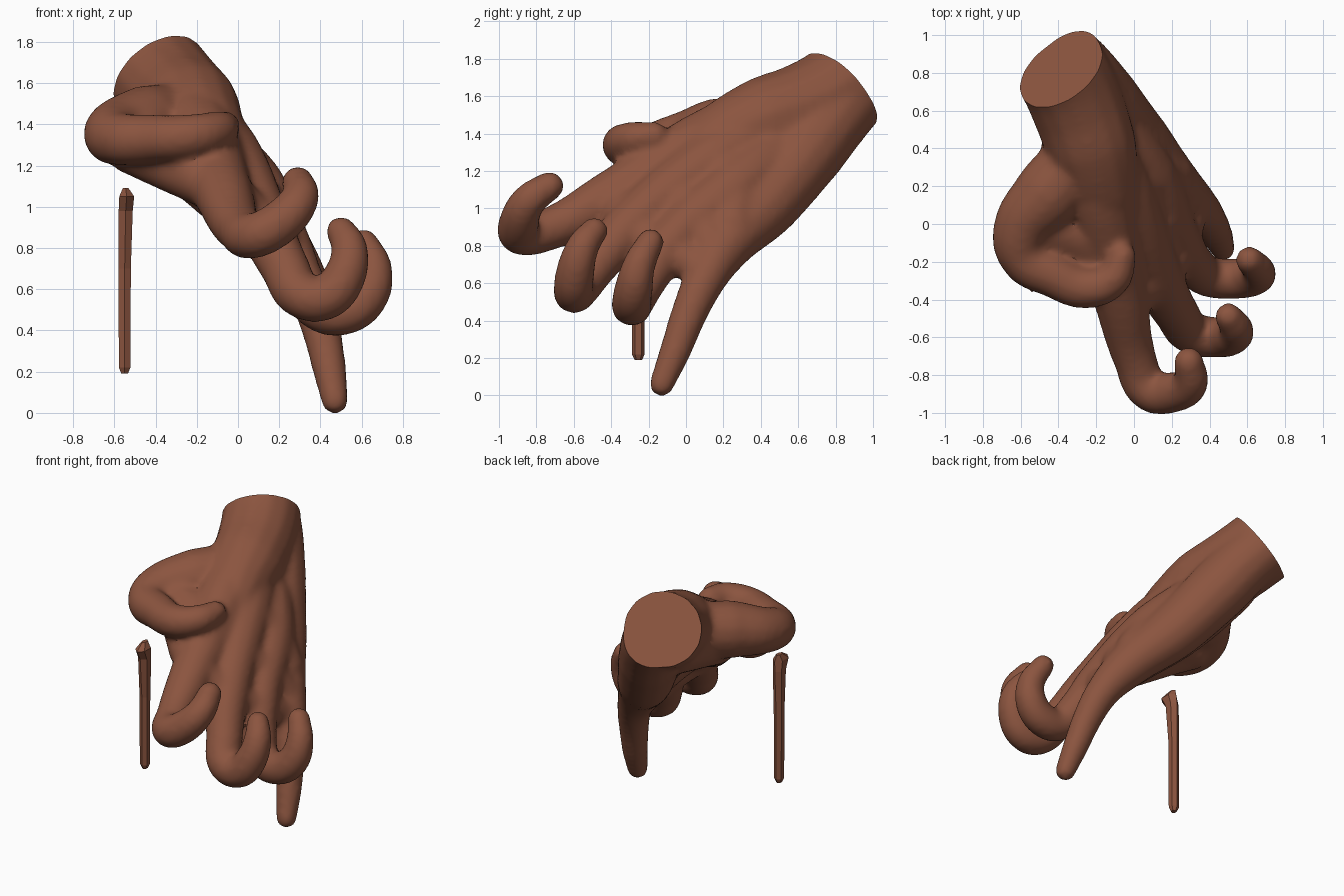
import bpy
import bmesh

if "Cube" in bpy.data.objects:
    bpy.data.objects.remove(bpy.data.objects["Cube"], do_unlink=True)

skin = bpy.data.materials.new("warm brown")
skin.use_nodes = True
skin.diffuse_color = (0.26, 0.09, 0.05, 1)
skin.node_tree.nodes["Principled BSDF"].inputs["Base Color"].default_value = skin.diffuse_color


def select(objs):
    bpy.ops.object.select_all(action='DESELECT')
    for o in objs:
        o.select_set(True)
    bpy.context.view_layer.objects.active = objs[0]


def limb(name, points):
    """Sweep a circle along a smooth path of (x, y, z, radius) points, with a round tip."""
    curve = bpy.data.curves.new(name, 'CURVE')
    curve.dimensions = '3D'
    curve.bevel_depth = 1
    curve.bevel_resolution = 5
    curve.resolution_u = 8
    curve.use_fill_caps = True
    spline = curve.splines.new('BEZIER')
    spline.bezier_points.add(len(points) - 1)
    for bp, (x, y, z, r) in zip(spline.bezier_points, points):
        bp.co = (x, y, z)
        bp.radius = r
        bp.handle_left_type = bp.handle_right_type = 'AUTO'
    obj = bpy.data.objects.new(name, curve)
    bpy.context.collection.objects.link(obj)
    select([obj])
    bpy.ops.object.convert(target='MESH')
    swept = bpy.context.object
    x, y, z, r = points[-1]
    bpy.ops.mesh.primitive_uv_sphere_add(segments=16, ring_count=10, radius=r, location=(x, y, z))
    return [swept, bpy.context.object]


parts = []
# Forearm running into the back of the hand, trimmed at the wrist later
parts += limb("forearm", [(-.5, .95, 1.77, .25), (-.385, .81, 1.63, .253), (-.3, .63, 1.53, .252),
                          (-.23, .42, 1.46, .245), (-.17, .2, 1.36, .21), (-.08, 0, 1.22, .15)])
# Each finger starts inside the wrist and runs through the back of the hand
parts += limb("index_finger", [(-.3, .55, 1.5, .18), (-.19, .15, 1.37, .18), (-.07, -.4, 1.06, .145),
                               (.01, -.73, .89, .115), (.08, -.88, .86, .112), (.21, -.89, .93, .11),
                               (.3, -.84, 1.04, .095), (.29, -.73, 1.12, .08)])
parts += limb("middle_finger", [(-.25, .55, 1.46, .18), (-.06, .15, 1.25, .175), (.12, -.28, .92, .14),
                                (.23, -.48, .7, .12), (.31, -.58, .57, .115), (.43, -.6, .56, .11),
                                (.52, -.59, .67, .105), (.54, -.55, .8, .09), (.5, -.49, .88, .075)])
parts += limb("ring_finger", [(-.25, .6, 1.38, .18), (.05, .26, 1.1, .175), (.22, -.07, .83, .13),
                              (.32, -.22, .61, .115), (.4, -.28, .5, .11), (.53, -.29, .49, .11),
                              (.63, -.28, .57, .105), (.66, -.25, .7, .09), (.61, -.19, .82, .075)])
parts += limb("little_finger", [(-.4, .92, 1.63, .19), (-.29, .8, 1.5, .2), (-.17, .65, 1.31, .205),
                                (.015, .43, 1.03, .185), (.22, .2, .79, .145), (.34, .09, .6, .112),
                                (.4, .01, .42, .097), (.44, -.06, .23, .085), (.47, -.13, .06, .068)])
# Soft flesh joining the fingers across the palm and behind the knuckles
parts += limb("palm_middle", [(-.22, .18, 1.36, .165), (-.07, .17, 1.23, .17),
                              (.04, .25, 1.09, .17), (.16, .24, .9, .16)])
parts += limb("palm_front", [(-.13, -.1, 1.22, .14), (.02, -.07, 1.07, .15),
                             (.13, .06, .95, .15), (.24, .15, .78, .13)])
parts += limb("knuckle_row", [(-.04, -.37, 1.05, .12), (.12, -.28, .89, .12),
                              (.23, -.09, .78, .115), (.3, .08, .68, .1)])
# Thumb curling back over the knuckles, with its fleshy base and web
parts += limb("thumb", [(-.26, .38, 1.42, .18), (-.45, .16, 1.4, .19), (-.6, -.04, 1.36, .15),
                        (-.58, -.18, 1.33, .13), (-.43, -.27, 1.33, .12), (-.25, -.34, 1.34, .11),
                        (-.11, -.29, 1.37, .095), (-.06, -.17, 1.39, .075)])
parts += limb("thumb_web", [(-.54, 0, 1.31, .15), (-.36, -.04, 1.28, .15), (-.15, -.15, 1.21, .15)])
parts += limb("web_edge", [(-.54, -.02, 1.31, .14), (-.37, -.12, 1.22, .13), (-.18, -.3, 1.13, .125)])
parts += limb("palm_heel", [(-.3, .6, 1.42, .2), (-.28, .15, 1.27, .17), (-.1, -.15, 1.07, .14)])

# Fuse everything into one skin
select(parts)
bpy.ops.object.join()
hand = bpy.context.object
hand.name = hand.data.name = "hand"
bpy.ops.object.transform_apply(location=True, rotation=True, scale=True)
remesh = hand.modifiers.new("fuse", 'REMESH')
remesh.mode = 'VOXEL'
remesh.voxel_size = 0.02
soften = hand.modifiers.new("soften", 'SMOOTH')
soften.factor = 0.5
soften.iterations = 12
bpy.ops.object.convert(target='MESH')

# Slice the wrist flat and close the cut
bm = bmesh.new()
bm.from_mesh(hand.data)
cut = bmesh.ops.bisect_plane(bm, geom=bm.verts[:] + bm.edges[:] + bm.faces[:], dist=1e-5,
                             plane_co=(-.385, .81, 1.63), plane_no=(-.48, .64, .6), clear_outer=True)
rim = [e for e in cut["geom_cut"] if isinstance(e, bmesh.types.BMEdge)]
bmesh.ops.holes_fill(bm, edges=rim, sides=0)
bm.to_mesh(hand.data)
bm.free()
hand.data.materials.clear()
hand.data.materials.append(skin)
bpy.ops.object.shade_smooth_by_angle(angle=0.6)

# Separate thin spike below the thumb, flaring toward its head
sides = [(-1, -.5), (0, -1), (1, -.5), (1, .5), (0, 1), (-1, .5)]
rings = [(-.55, -.255, .19, .016, .02), (-.55, -.255, .22, .028, .034), (-.55, -.255, .7, .03, .034),
         (-.545, -.265, .98, .034, .05), (-.54, -.29, 1.05, .036, .07), (-.545, -.265, 1.09, .014, .03)]
verts = [(x + a * rx, y + b * ry, z) for x, y, z, rx, ry in rings for a, b in sides]
n = len(sides)
faces = [(k * n + i, k * n + (i + 1) % n, (k + 1) * n + (i + 1) % n, (k + 1) * n + i)
         for k in range(len(rings) - 1) for i in range(n)]
faces += [tuple(reversed(range(n))), tuple(range(len(verts) - n, len(verts)))]
mesh = bpy.data.meshes.new("spike")
mesh.from_pydata(verts, [], faces)
mesh.materials.append(skin)
bpy.context.collection.objects.link(bpy.data.objects.new("spike", mesh))
